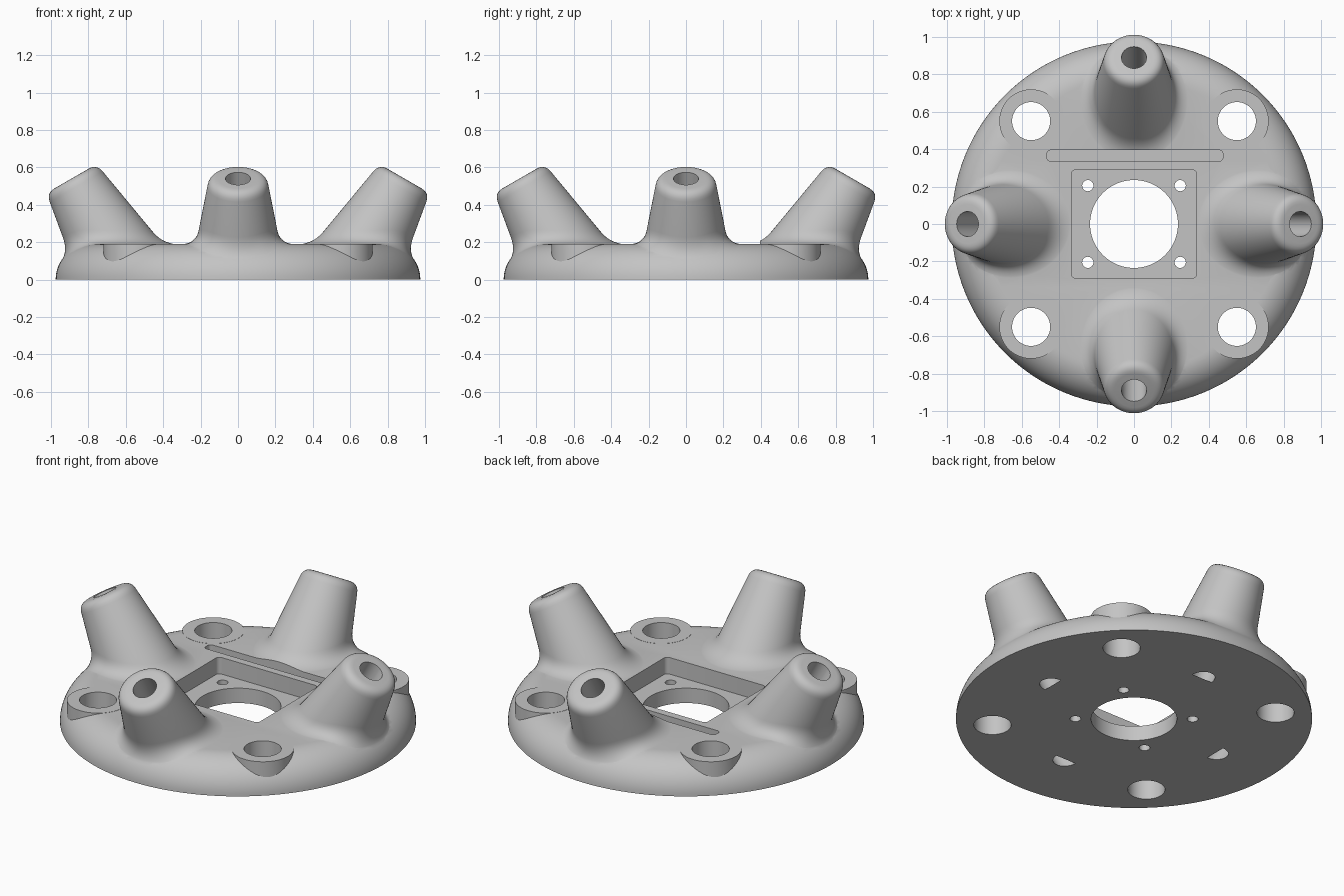
import bpy, bmesh, math
from mathutils import Vector, Matrix

if "Cube" in bpy.data.objects:
    bpy.data.objects.remove(bpy.data.objects["Cube"], do_unlink=True)

grey = bpy.data.materials.new("plain grey")
grey.use_nodes = True
grey.diffuse_color = (0.55, 0.55, 0.55, 1)
grey.node_tree.nodes["Principled BSDF"].inputs["Base Color"].default_value = (0.55, 0.55, 0.55, 1)

TOP, RADIUS = 0.19, 0.975
FLAT = RADIUS - TOP          # radius where the rounded rim starts


def loft(name, rings):
    """Closed solid through a list of equally long rings of points."""
    bm = bmesh.new()
    loops = [[bm.verts.new(p) for p in ring] for ring in rings]
    n = len(loops[0])
    for a, b in zip(loops, loops[1:]):
        for i in range(n):
            j = (i + 1) % n
            bm.faces.new((a[i], a[j], b[j], b[i]))
    bm.faces.new(loops[0])
    bm.faces.new(loops[-1])
    bmesh.ops.recalc_face_normals(bm, faces=bm.faces)
    mesh = bpy.data.meshes.new(name)
    bm.to_mesh(mesh)
    bm.free()
    mesh.materials.append(grey)
    obj = bpy.data.objects.new(name, mesh)
    bpy.context.collection.objects.link(obj)
    return obj


def circle(r, z, x=0, y=0, n=64):
    return [Vector((x + r * math.cos(math.tau * i / n),
                    y + r * math.sin(math.tau * i / n), z)) for i in range(n)]


def cylinder(name, x, y, r, z0, z1, n=64):
    return loft(name, [circle(r, z0, x, y, n), circle(r, z1, x, y, n)])


def rounded_box(name, x, y, w, d, corner, z0, z1):
    def ring(z):
        pts = []
        for p in circle(corner, z, n=32):
            # push each quarter of a circle out to its corner
            a = math.atan2(p.y, p.x) + 0.001
            sx = 1 if math.cos(a) > 0 else -1
            sy = 1 if math.sin(a) > 0 else -1
            pts.append(Vector((x + p.x + sx * (w / 2 - corner),
                               y + p.y + sy * (d / 2 - corner), z)))
        return pts
    return loft(name, [ring(z0), ring(z1)])


def combine(target, other, operation):
    mod = target.modifiers.new("combine", 'BOOLEAN')
    mod.operation, mod.solver, mod.object = operation, 'EXACT', other
    bpy.context.view_layer.objects.active = target
    bpy.ops.object.modifier_apply(modifier=mod.name)
    bpy.data.objects.remove(other, do_unlink=True)


def dome(r):
    """Height of the disc's upper surface at radius r."""
    return TOP if r <= FLAT else math.sqrt(max(0, TOP ** 2 - (r - FLAT) ** 2))


def bezier(a, b, c, t):
    return a * (1 - t) ** 2 + b * 2 * t * (1 - t) + c * t * t


# Tilted post geometry
TILT = math.radians(30)
TIP = Vector((0.89, 0, 0.54))
DOWN = Vector((-math.sin(TILT), 0, -math.cos(TILT)))
SIDE = Vector((math.cos(TILT), 0, -math.sin(TILT)))
TIP_R, TAPER, ROUND, FILLET = 0.155, 0.17, 0.05, 0.085


def post_line(angle):
    """One strip of the post from the rounded tip to the filleted foot."""
    out = SIDE * math.cos(angle) + Vector((0, math.sin(angle), 0))

    def wall(s):
        return TIP + DOWN * s + out * (TIP_R + TAPER * s)
    lo, hi = 0, 1
    for _ in range(40):
        mid = (lo + hi) / 2
        p = wall(mid)
        if p.z > dome(p.xy.length):
            lo = mid
        else:
            hi = mid
    foot = wall(lo)
    end = foot.xy + out.xy.normalized() * FILLET
    if end.length > 0.95:
        end *= 0.95 / end.length
    end = Vector((end.x, end.y, dome(end.length) - 0.002))
    flat = TIP + out * (TIP_R - ROUND)
    line = [bezier(flat, wall(0), wall(ROUND), k / 6) for k in range(7)]
    line += [bezier(wall(lo - FILLET), foot, end, k / 10) for k in range(11)]
    return line + [Vector((end.x, end.y, 0.03))]


# Disc with a rounded rim
rim = [(RADIUS, 0)]
for k in range(1, 17):
    a = math.pi / 2 * k / 16
    rim.append((FLAT + TOP * math.cos(a), TOP * math.sin(a)))
body = loft("mounting_disc", [circle(r, z, n=128) for r, z in rim])

# Four filleted posts leaning outwards
for q in range(4):
    lines = [post_line(math.tau * i / 64) for i in range(64)]
    post = loft("post", list(zip(*lines)))
    post.data.transform(Matrix.Rotation(q * math.pi / 2, 4, 'Z'))
    combine(body, post, 'UNION')

# Screw bosses on the rim
corners = [(sx, sy) for sx in (-1, 1) for sy in (-1, 1)]
for sx, sy in corners:
    boss = cylinder("boss", 0.55 * sx, 0.55 * sy, 0.17, 0.02, TOP + 0.001)
    combine(body, boss, 'UNION')

# Blind bores along the post axes, just breaking through the underside
for q in range(4):
    bore = cylinder("bore", 0, 0, 0.067, -0.623, 0.1, 48)
    turn = Matrix.Rotation(q * math.pi / 2, 4, 'Z')
    bore.data.transform(turn @ Matrix.Translation(TIP) @ Matrix.Rotation(TILT, 4, 'Y'))
    combine(body, bore, 'DIFFERENCE')

# Through holes, square recess and cable slot
for sx, sy in corners:
    combine(body, cylinder("screw_hole", 0.55 * sx, 0.55 * sy, 0.102, -0.1, 0.3), 'DIFFERENCE')
combine(body, rounded_box("recess", 0, 0, 0.67, 0.58, 0.025, 0.09, 0.3), 'DIFFERENCE')
combine(body, rounded_box("slot", 0.005, 0.365, 0.94, 0.06, 0.02, 0.12, 0.3), 'DIFFERENCE')
combine(body, cylinder("centre_hole", 0, 0, 0.235, -0.1, 0.3), 'DIFFERENCE')
for sx, sy in corners:
    combine(body, cylinder("pin_hole", 0.247 * sx, 0.205 * sy, 0.03, -0.1, 0.3, 24), 'DIFFERENCE')

bpy.ops.object.select_all(action='DESELECT')
body.select_set(True)
bpy.context.view_layer.objects.active = body
bpy.ops.object.shade_smooth_by_angle(angle=math.radians(30))
